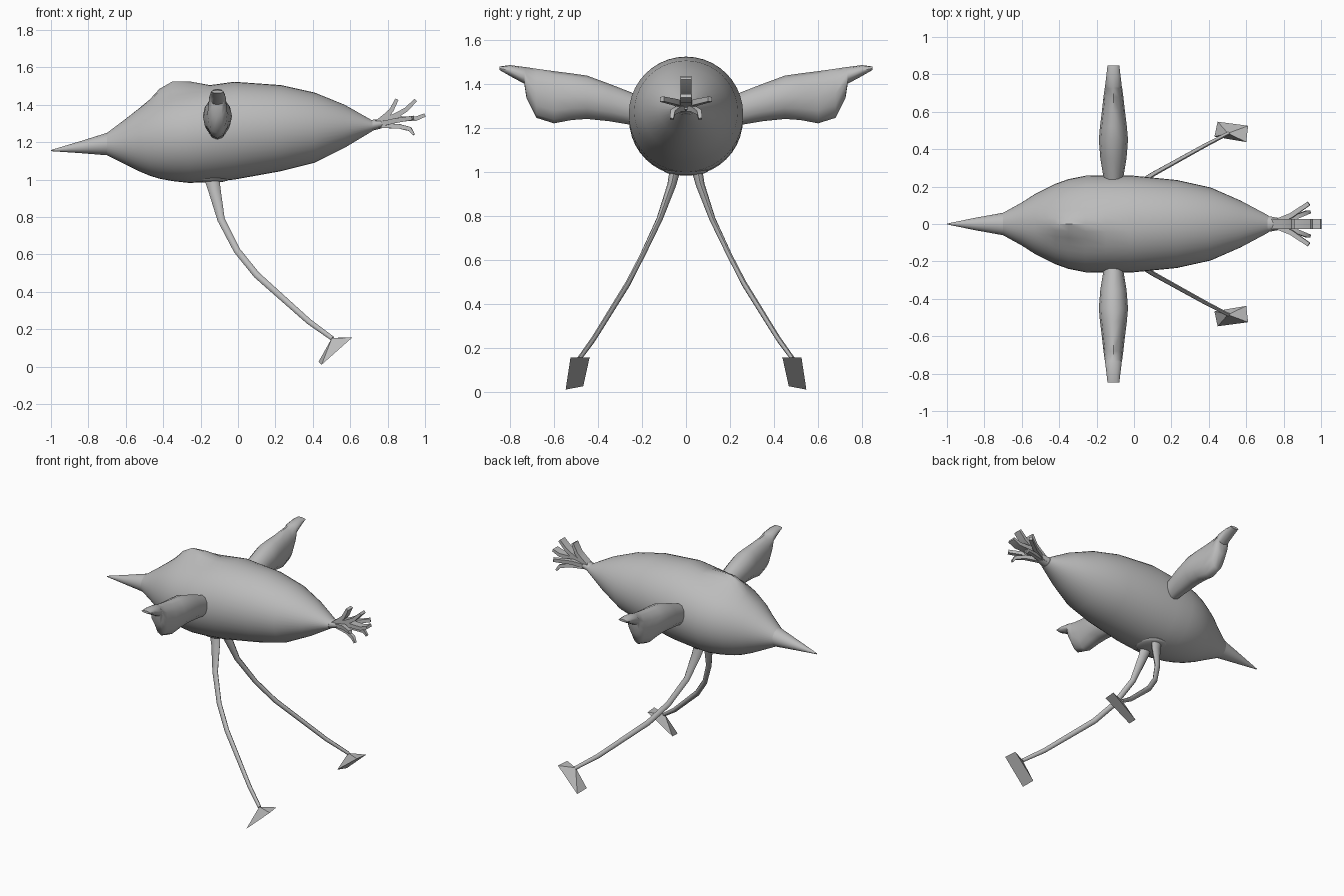
import bpy, bmesh, math
from mathutils import Vector

if "Cube" in bpy.data.objects:
    bpy.data.objects.remove(bpy.data.objects["Cube"])

grey = bpy.data.materials.new("plain grey")
grey.diffuse_color = (0.5, 0.5, 0.5, 1)
grey.use_nodes = True
grey.node_tree.nodes["Principled BSDF"].inputs["Base Color"].default_value = grey.diffuse_color


def finish(name, bm, angle=40):
    bmesh.ops.recalc_face_normals(bm, faces=bm.faces)
    me = bpy.data.meshes.new(name)
    bm.to_mesh(me)
    bm.free()
    me.materials.append(grey)
    ob = bpy.data.objects.new(name, me)
    bpy.context.collection.objects.link(ob)
    bpy.ops.object.select_all(action='DESELECT')
    ob.select_set(True)
    bpy.context.view_layer.objects.active = ob
    bpy.ops.object.shade_smooth_by_angle(angle=math.radians(angle))
    return ob


def loft(name, rings, angle=40):
    """Skin a list of equal rings and cap both ends."""
    bm = bmesh.new()
    loops = [[bm.verts.new(p) for p in r] for r in rings]
    n = len(loops[0])
    for a, b in zip(loops, loops[1:]):
        for i in range(n):
            j = (i + 1) % n
            bm.faces.new((a[i], a[j], b[j], b[i]))
    bm.faces.new(loops[0])
    bm.faces.new(loops[-1])
    return finish(name, bm, angle)


def tube(name, path, radii, n=8, angle=50):
    """Oval tube; radii are (in the xz plane, towards y)."""
    pts = [Vector(p) for p in path]
    rings = []
    for i, p in enumerate(pts):
        t = (pts[min(i + 1, len(pts) - 1)] - pts[max(i - 1, 0)]).normalized()
        a = t.cross(Vector((0, 1, 0))).normalized()
        b = t.cross(a)
        ra, rb = radii[i]
        off = math.pi / 4 if n == 4 else 0
        k = math.sqrt(2) if n == 4 else 1
        rings.append([p + a * ra * k * math.cos(2 * math.pi * j / n + off)
                      + b * rb * k * math.sin(2 * math.pi * j / n + off)
                      for j in range(n)])
    return loft(name, rings, angle)


def body_ring(x, low, high, half, hump=0, n=40):
    ring = []
    for j in range(n):
        t = 2 * math.pi * j / n
        y, s = half * math.cos(t), math.sin(t)
        z = (low + high) / 2 + (high - low) / 2 * s
        if s > 0:
            z += hump * math.exp(-(y / 0.07) ** 2)
        ring.append((x, y, z))
    return ring


# Body: x, underside, back, half width, crest height
body = [(-0.70, 1.13, 1.25, 0.06), (-0.60, 1.08, 1.325, 0.115),
        (-0.53, 1.045, 1.38, 0.16), (-0.47, 1.02, 1.415, 0.19, 0.015),
        (-0.42, 1.005, 1.44, 0.215, 0.045), (-0.35, 0.992, 1.465, 0.24, 0.06),
        (-0.26, 0.982, 1.487, 0.258, 0.038), (-0.15, 0.987, 1.505, 0.26),
        (-0.02, 1.0, 1.523, 0.26), (0.23, 1.045, 1.505, 0.235),
        (0.41, 1.09, 1.465, 0.195), (0.57, 1.17, 1.40, 0.125),
        (0.72, 1.26, 1.315, 0.045)]
loft("body", [body_ring(*b) for b in body])

# Beak
loft("beak", [body_ring(-0.70, 1.13, 1.25, 0.06), body_ring(-0.85, 1.142, 1.203, 0.033),
              body_ring(-1.0, 1.152, 1.158, 0.002)])

# Tail: short stub and a fan of thin feathers
tube("tail_stub", [(0.70, 0, 1.288), (0.80, 0, 1.305)], [(0.03, 0.045), (0.022, 0.028)], 12)
base = (0.73, 0, 1.29)
for name, path in (
        ("tail_feather_middle", [base, (0.87, 0, 1.325), (0.95, 0, 1.325), (1.0, 0, 1.345)]),
        ("tail_feather_high", [base, (0.79, 0, 1.34), (0.82, 0, 1.37), (0.85, 0, 1.43)]),
        ("tail_feather_upper", [base, (0.85, 0, 1.345), (0.90, 0, 1.375), (0.95, 0, 1.425)])):
    tube(name, path, [(0.016, 0.027), (0.014, 0.026), (0.012, 0.026), (0.009, 0.026)], 4)

# Wing: y, lower edge, upper edge, half thickness
wing = [(0.20, 1.215, 1.34, 0.05), (0.26, 1.215, 1.365, 0.055), (0.35, 1.23, 1.40, 0.07),
        (0.45, 1.24, 1.437, 0.078), (0.52, 1.235, 1.447, 0.072), (0.60, 1.22, 1.457, 0.062),
        (0.68, 1.245, 1.468, 0.053), (0.725, 1.335, 1.475, 0.047),
        (0.735, 1.40, 1.476, 0.045), (0.80, 1.435, 1.485, 0.037), (0.847, 1.462, 1.478, 0.032)]

for side, s in (("left", -1), ("right", 1)):
    rings = []
    for y, lo, hi, w in wing:
        ring = []
        for j in range(12):
            t = 2 * math.pi * j / 12
            ring.append((-0.11 + w * math.cos(t), s * y, (lo + hi) / 2 + (hi - lo) / 2 * math.sin(t)))
        rings.append(ring)
    loft(side + "_wing", rings, 50)

    # Side and drooping tail feathers
    tube(side + "_tail_feather", [base, (0.84, s * 0.045, 1.315), (0.935, s * 0.11, 1.33)],
         [(0.014, 0.014), (0.013, 0.013), (0.011, 0.011)], 4)
    tube(side + "_tail_curl", [base, (0.86, s * 0.035, 1.285), (0.92, s * 0.06, 1.27),
                               (0.94, s * 0.065, 1.24)],
         [(0.013, 0.013), (0.012, 0.012), (0.011, 0.011), (0.006, 0.008)], 4)

    # Leg
    tube(side + "_leg", [(-0.145, s * 0.045, 1.03), (-0.125, s * 0.065, 0.94), (-0.09, s * 0.12, 0.785),
                         (-0.005, s * 0.198, 0.62), (0.10, s * 0.265, 0.49),
                         (0.38, s * 0.42, 0.24), (0.505, s * 0.485, 0.15)],
         [(0.042, 0.026), (0.033, 0.02), (0.02, 0.014), (0.018, 0.012), (0.018, 0.012),
          (0.015, 0.011), (0.012, 0.01)])

    # Foot: slanted plate rising to the ankle
    bm = bmesh.new()
    q = [bm.verts.new((x, s * y, z)) for x, y, z in
         ((0.43, 0.467, 0.025), (0.447, 0.547, 0.01), (0.61, 0.525, 0.155), (0.60, 0.438, 0.157))]
    apex = bm.verts.new((0.502, s * 0.485, 0.153))
    bm.faces.new(q)
    for i in range(4):
        bm.faces.new((q[i], q[(i + 1) % 4], apex))
    finish(side + "_foot", bm)

# Hip: shallow flare under the belly where the legs join
bm = bmesh.new()
bmesh.ops.create_uvsphere(bm, u_segments=24, v_segments=12, radius=1)
for v in bm.verts:
    v.co = Vector((-0.145 + 0.10 * v.co.x, 0.10 * v.co.y, 1.005 + 0.022 * v.co.z))
finish("hip", bm)
